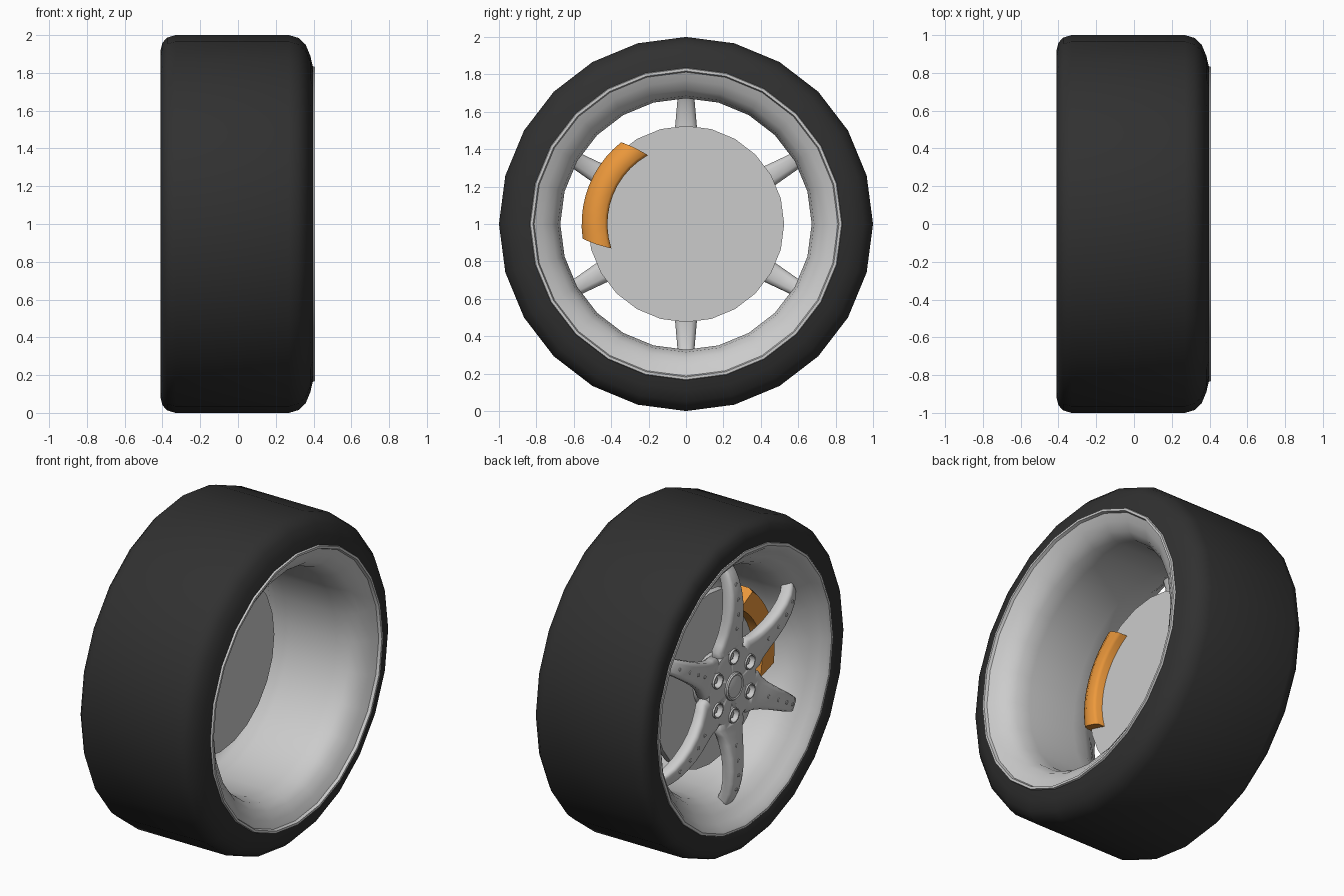
import bpy, bmesh, math
from math import sin, cos, pi, radians
from mathutils import Matrix, Vector

if "Cube" in bpy.data.objects:
    bpy.data.objects.remove(bpy.data.objects["Cube"])

SIDES = 24
AXIS_Z = 1.0


def material(name, rgb):
    m = bpy.data.materials.new(name)
    m.diffuse_color = (*rgb, 1)
    m.use_nodes = True
    m.node_tree.nodes["Principled BSDF"].inputs["Base Color"].default_value = m.diffuse_color
    return m


def finish(name, bm, mat=None, angle=35):
    bmesh.ops.recalc_face_normals(bm, faces=bm.faces)
    me = bpy.data.meshes.new(name)
    bm.to_mesh(me)
    bm.free()
    ob = bpy.data.objects.new(name, me)
    bpy.context.collection.objects.link(ob)
    if mat:
        me.materials.append(mat)
    bpy.ops.object.select_all(action='DESELECT')
    ob.select_set(True)
    bpy.context.view_layer.objects.active = ob
    bpy.ops.object.shade_smooth_by_angle(angle=radians(angle))
    return ob


def polar(x, r, a):
    """Point at angle a from straight up, turning towards +y."""
    return Vector((x, r * sin(a), AXIS_Z + r * cos(a)))


def bridge(bm, rings, closed_section, closed_path=False, caps=False):
    n = len(rings[0])
    for i in range(len(rings) if closed_path else len(rings) - 1):
        p, q = rings[i], rings[(i + 1) % len(rings)]
        for j in range(n if closed_section else n - 1):
            k = (j + 1) % n
            bm.faces.new((p[j], p[k], q[k], q[j]))
    if caps:
        bm.faces.new(rings[0])
        bm.faces.new(rings[-1])


def lathe(name, profile, mat=None, closed=False, sides=SIDES, angle=35):
    bm = bmesh.new()
    rings = [[bm.verts.new(polar(x, r, 2 * pi * i / sides)) for x, r in profile]
             for i in range(sides)]
    bridge(bm, rings, closed, True)
    return finish(name, bm, mat, angle)


def add_cylinder(bm, x0, x1, r, dist=0, a=0, sides=16):
    """Cylinder along x, placed at a polar position on the wheel face."""
    m = Matrix.Translation(polar((x0 + x1) / 2, dist, a)) @ Matrix.Rotation(pi / 2, 4, 'Y')
    bmesh.ops.create_cone(bm, cap_ends=True, segments=sides, radius1=r, radius2=r,
                          depth=x1 - x0, matrix=m)


rubber = material("rubber", (0.03, 0.03, 0.03))
orange = material("orange_paint", (0.85, 0.32, 0.045))

# Tyre: tighter shoulder on the outer (-x) side
lathe("tyre", [(-0.395, 0.84), (-0.41, 0.88), (-0.41, 0.92), (-0.40, 0.96), (-0.375, 0.987),
               (-0.33, 1.0), (0.27, 1.0), (0.32, 0.985), (0.358, 0.95), (0.383, 0.89),
               (0.397, 0.83)], rubber)

# Rim: straight barrel that flares out to a rolled lip on both edges
lathe("rim", [(-0.385, 0.855), (-0.405, 0.85), (-0.408, 0.835), (-0.395, 0.815),
              (-0.36, 0.79), (-0.32, 0.75), (-0.27, 0.707), (-0.21, 0.68), (-0.12, 0.672),
              (0.20, 0.672), (0.285, 0.685), (0.335, 0.718), (0.37, 0.768), (0.39, 0.812),
              (0.407, 0.818), (0.407, 0.832), (0.38, 0.84)])

# Brake disc
bm = bmesh.new()
add_cylinder(bm, -0.16, -0.12, 0.525, sides=SIDES)
finish("brake_disc", bm)

# Axle hub joining disc and wheel centre
bm = bmesh.new()
add_cylinder(bm, -0.25, -0.15, 0.16, sides=SIDES)
finish("axle_hub", bm)

# Brake caliper: arc whose ends are cut at a slant
section = [(0.42, -0.225), (0.42, -0.08), (0.435, -0.065), (0.49, -0.063), (0.535, -0.085),
           (0.558, -0.125), (0.558, -0.185), (0.54, -0.225)]
bm = bmesh.new()
rings = []
for i in range(11):
    ring = []
    for r, x in section:
        k = (r - 0.42) / 0.138
        start, end = 119 + 9.5 * k, 198 - 10 * k
        a = radians(90 - (start + (end - start) * i / 10))
        ring.append(bm.verts.new(polar(x, r, a)))
    rings.append(ring)
bridge(bm, rings, True, caps=True)
finish("brake_caliper", bm, orange, 50)

# Spokes: tapered rounded bars swept along a bowed path (radius, x, half width)
path = [(0.12, -0.32, 0.07), (0.20, -0.32, 0.115), (0.24, -0.323, 0.122), (0.28, -0.33, 0.098),
        (0.34, -0.343, 0.08), (0.42, -0.356, 0.068), (0.50, -0.36, 0.06),
        (0.58, -0.354, 0.053), (0.65, -0.338, 0.047), (0.70, -0.316, 0.043),
        (0.745, -0.285, 0.041)]
half = [(0.6, 0.0), (0.88, 0.005), (1, 0.02), (1, 0.055), (0.85, 0.075), (0.5, 0.085)]
bar = half + [(-u, d) for u, d in reversed(half)]
bm = bmesh.new()
for s in range(6):
    rot = Matrix.Rotation(s * pi / 3, 3, 'X')
    rings = [[bm.verts.new(rot @ Vector((x + d, u * w, r)) + Vector((0, 0, AXIS_Z)))
              for u, d in bar] for r, x, w in path]
    bridge(bm, rings, True, caps=True)
finish("spokes", bm, angle=50)

# Small studs along the spokes
bm = bmesh.new()
for s in range(6):
    for r, x in ((0.36, -0.346), (0.45, -0.358), (0.54, -0.358), (0.63, -0.343)):
        add_cylinder(bm, x - 0.004, x + 0.03, 0.011, r, s * pi / 3, 8)
finish("spoke_studs", bm)

# Wheel centre with pockets for the bolts
hub = lathe("wheel_centre", [(-0.24, 0.001), (-0.24, 0.23), (-0.30, 0.235), (-0.318, 0.228),
                             (-0.324, 0.20), (-0.324, 0.001)], closed=True)
bm = bmesh.new()
for s in range(6):
    add_cylinder(bm, -0.40, -0.275, 0.04, 0.18, s * pi / 3)
cutter = finish("pocket_cutter", bm)
cutter.hide_render = True
cutter.hide_viewport = True
for target in (hub, bpy.data.objects["spokes"]):
    mod = target.modifiers.new("pockets", 'BOOLEAN')
    mod.operation = 'DIFFERENCE'
    mod.solver = 'EXACT'
    mod.use_self = True
    mod.object = cutter

# Raised collars, bolts and centre cap
bm = bmesh.new()
for s in range(6):
    c = polar(0, 0.18, s * pi / 3)
    rings = []
    for i in range(16):
        t = 2 * pi * i / 16
        rings.append([bm.verts.new(c + Vector((x, r * cos(t), r * sin(t))))
                      for x, r in ((-0.30, 0.039), (-0.333, 0.039), (-0.333, 0.046), (-0.30, 0.05))])
    bridge(bm, rings, True, True)
finish("bolt_collars", bm)

bm = bmesh.new()
for s in range(6):
    add_cylinder(bm, -0.31, -0.26, 0.024, 0.18, s * pi / 3, 6)
finish("wheel_bolts", bm)

lathe("centre_cap", [(-0.30, 0.085), (-0.333, 0.083), (-0.34, 0.076), (-0.336, 0.066),
                     (-0.341, 0.05), (-0.344, 0.001)])
